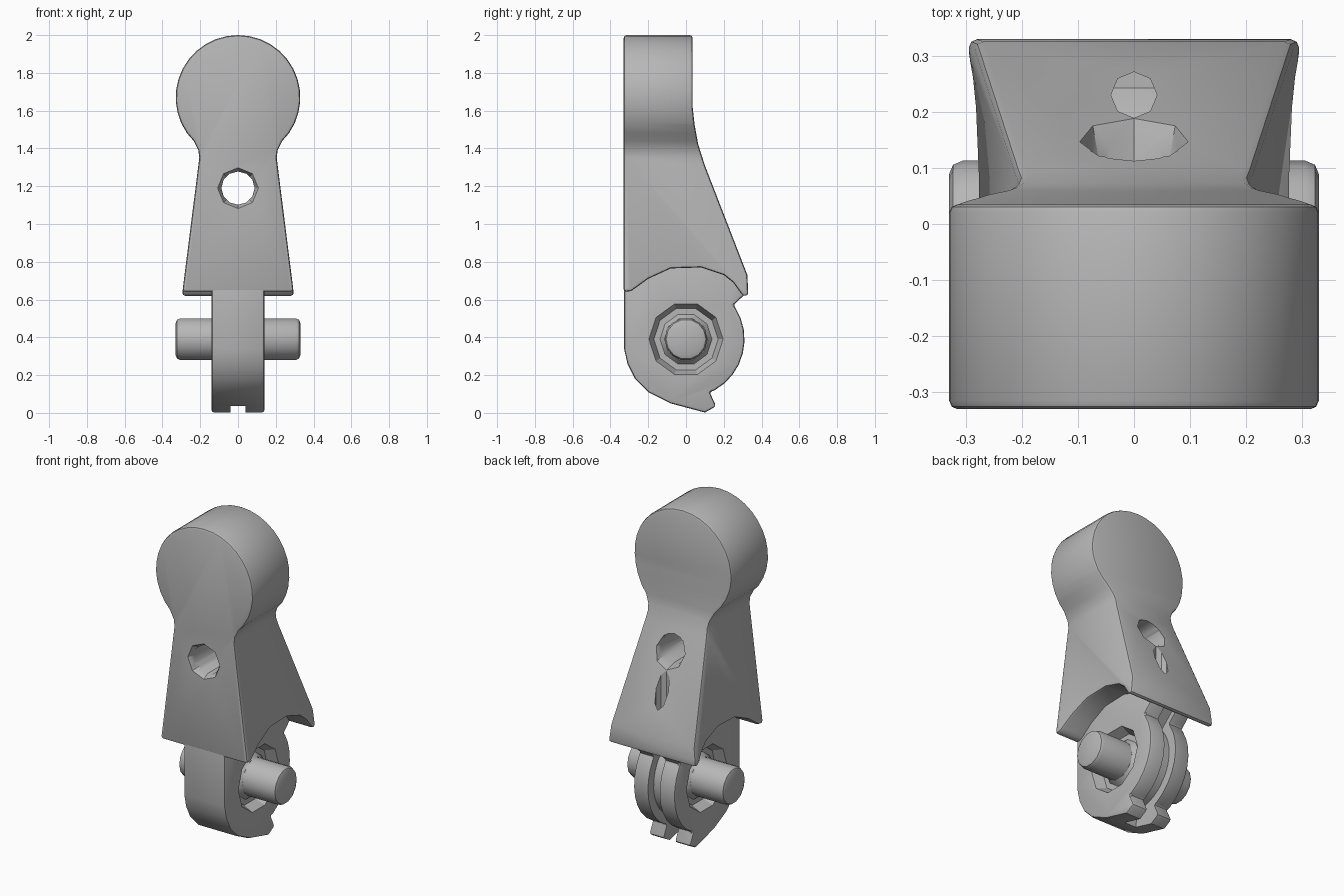
import bpy
import bmesh
from math import sin, cos, radians
from mathutils import Matrix, Vector

cube = bpy.data.objects.get("Cube")
if cube:
    bpy.data.objects.remove(cube, do_unlink=True)

grey = bpy.data.materials.new("plain grey")
grey.use_nodes = True
grey.diffuse_color = (0.47, 0.47, 0.47, 1)
grey.node_tree.nodes["Principled BSDF"].inputs["Base Color"].default_value = (0.47, 0.47, 0.47, 1)


def finish(name, bm):
    bmesh.ops.recalc_face_normals(bm, faces=bm.faces)
    mesh = bpy.data.meshes.new(name)
    bm.to_mesh(mesh)
    bm.free()
    mesh.materials.append(grey)
    obj = bpy.data.objects.new(name, mesh)
    bpy.context.collection.objects.link(obj)
    return obj


def prism(name, outline, axis, start, end):
    """Extrude a closed outline: (y, z) points along x, or (x, z) points along y."""
    bm = bmesh.new()
    if axis == "x":
        verts = [bm.verts.new((start, u, v)) for u, v in outline]
        step = Vector((end - start, 0, 0))
    else:
        verts = [bm.verts.new((u, start, v)) for u, v in outline]
        step = Vector((0, end - start, 0))
    face = bm.faces.new(verts)
    moved = bmesh.ops.extrude_face_region(bm, geom=[face], use_keep_orig=True)["geom"]
    bmesh.ops.translate(bm, vec=step, verts=[g for g in moved if isinstance(g, bmesh.types.BMVert)])
    return finish(name, bm)


TURN = {
    "x": Matrix.Rotation(radians(90), 4, "Y"),
    "y": Matrix.Rotation(radians(-90), 4, "X"),
    "z": Matrix.Identity(4),
}


def cone(name, axis, centre, length, r_start, r_end, sides=12):
    bm = bmesh.new()
    bmesh.ops.create_cone(bm, cap_ends=True, segments=sides, radius1=r_start, radius2=r_end,
                          depth=length, matrix=Matrix.Translation(centre) @ TURN[axis])
    return finish(name, bm)


def apply(obj, mod):
    bpy.context.view_layer.objects.active = obj
    bpy.ops.object.modifier_apply(modifier=mod.name)


def combine(obj, other, operation="DIFFERENCE"):
    mod = obj.modifiers.new("Boolean", "BOOLEAN")
    mod.operation, mod.object, mod.solver = operation, other, "EXACT"
    apply(obj, mod)
    bpy.data.objects.remove(other, do_unlink=True)


def bevel(obj, width, angle):
    mod = obj.modifiers.new("Bevel", "BEVEL")
    mod.width, mod.segments = width, 2
    mod.limit_method, mod.angle_limit = "ANGLE", radians(angle)
    apply(obj, mod)


def arc(cx, cy, r, first, last, steps):
    angles = [radians(first + (last - first) * i / steps) for i in range(steps + 1)]
    return [(cx + r * cos(a), cy + r * sin(a)) for a in angles]


# Body: keyhole-shaped front outline crossed with the sloping side outline
half = [(0.302, 0.55), (0.292, 0.66), (0.205, 1.35), (0.21, 1.39), (0.235, 1.44)]
front = half + arc(0, 1.67, 0.33, -35, 215, 24) + [(-x, z) for x, z in reversed(half)]
side = [(-0.33, 0.64), (-0.33, 2.1), (0.035, 2.1), (0.035, 1.62), (0.045, 1.53),
        (0.065, 1.42), (0.1, 1.31), (0.325, 0.73), (0.33, 0.62), (0.3, 0.62),
        (0.25, 0.69), (0.2, 0.73), (0.08, 0.77), (-0.08, 0.765), (-0.2, 0.71), (-0.29, 0.645)]
body = prism("body", front, "y", -0.4, 0.4)
combine(body, prism("side_shape", side, "x", -0.5, 0.5), "INTERSECT")
bevel(body, 0.02, 50)

# Cross hole with flared mouths, and the small vertical hole in the back slope
combine(body, cone("hole_cutter", "y", (0, 0, 1.19), 1, 0.088, 0.088))
combine(body, cone("front_flare", "y", (0, -0.32, 1.19), 0.08, 0.125, 0.08, 8))
combine(body, cone("back_flare", "y", (0, 0.16, 1.19), 0.12, 0.085, 0.115, 8))
combine(body, cone("slope_hole", "z", (0, 0.23, 0.98), 0.46, 0.041, 0.041, 8))

# Hinge plate with a hooked toe and a notch at the back
plate = [(-0.328, 0.72), (-0.328, 0.34), (-0.31, 0.26), (-0.27, 0.18), (-0.2, 0.11),
         (-0.08, 0.05), (0.1, 0.002), (0.16, 0.035), (0.125, 0.11)]
plate += arc(0, 0.39, 0.31, -61, 33, 8) + [(0.25, 0.57), (0.315, 0.63), (0.28, 0.72),
                                          (0.18, 0.8), (-0.2, 0.8)]
hinge = prism("hinge_plate", plate, "x", -0.14, 0.14)
bevel(hinge, 0.025, 50)

# Groove around the back of the hinge
groove = arc(0, 0.39, 0.255, -95, 42, 12) + arc(0, 0.39, 0.5, 42, -95, 12)
combine(hinge, prism("groove_cutter", groove, "x", -0.04, 0.04))

# Round sockets in both sides, with a collar around the pin
parts = [body, hinge]
for s, label in ((1, "left"), (-1, "right")):
    radii = (0.17, 0.205) if s > 0 else (0.205, 0.17)
    combine(hinge, cone("socket_cutter", "x", (s * 0.12, 0, 0.39), 0.08, *radii, 10))
    radii = (0.145, 0.115) if s > 0 else (0.115, 0.145)
    parts.append(cone(label + "_collar", "x", (s * 0.09, 0, 0.39), 0.04, *radii, 10))

# Hinge pin
pin = cone("hinge_pin", "x", (0, 0, 0.39), 0.66, 0.113, 0.113, 14)
bevel(pin, 0.025, 50)
parts.append(pin)

bpy.ops.object.select_all(action="DESELECT")
for part in parts:
    part.select_set(True)
bpy.context.view_layer.objects.active = body
bpy.ops.object.shade_smooth_by_angle(angle=radians(30))
